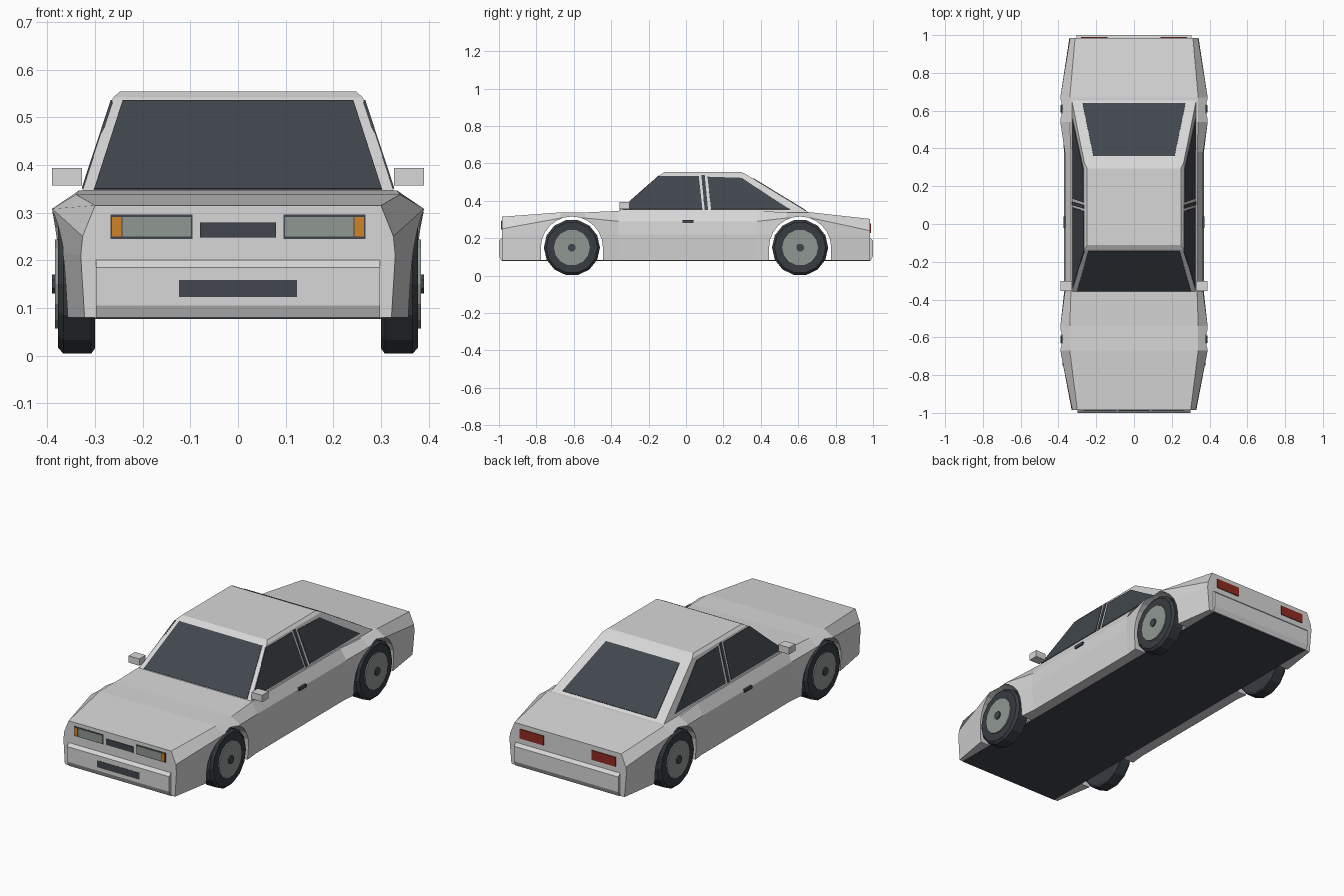
import bpy
import bmesh
import math
from mathutils import Vector

cube = bpy.data.objects.get("Cube")
if cube:
    bpy.data.objects.remove(cube, do_unlink=True)


def material(name, r, g, b):
    m = bpy.data.materials.new(name)
    m.use_nodes = True
    m.diffuse_color = (r, g, b, 1)
    m.node_tree.nodes["Principled BSDF"].inputs["Base Color"].default_value = (r, g, b, 1)
    return m


PAINT = material("light_grey_paint", 0.68, 0.68, 0.68)
DARK = material("dark_slate", 0.052, 0.062, 0.075)
RUBBER = material("tyre_rubber", 0.038, 0.045, 0.052)
SILVER = material("silver_grey", 0.28, 0.31, 0.29)
ORANGE = material("indicator_orange", 0.62, 0.23, 0.02)
RED = material("tail_light_red", 0.27, 0.025, 0.015)


def loft(name, rings, mat):
    """Skin closed rings of equal length and cap both ends."""
    bm = bmesh.new()
    loops = [[bm.verts.new(p) for p in ring] for ring in rings]
    n = len(loops[0])
    for a, b in zip(loops, loops[1:]):
        for i in range(n):
            j = (i + 1) % n
            bm.faces.new((a[i], a[j], b[j], b[i]))
    bm.faces.new(loops[0])
    bm.faces.new(loops[-1])
    bmesh.ops.recalc_face_normals(bm, faces=bm.faces)
    mesh = bpy.data.meshes.new(name)
    bm.to_mesh(mesh)
    bm.free()
    mesh.materials.append(mat)
    ob = bpy.data.objects.new(name, mesh)
    bpy.context.collection.objects.link(ob)
    return ob


def across(name, profile, x0, x1, mat):
    """Extrude a (y, z) profile along x."""
    return loft(name, [[(x, y, z) for y, z in profile] for x in (x0, x1)], mat)


def box(name, xs, ys, zs, mat):
    y0, y1 = ys
    z0, z1 = zs
    return across(name, [(y0, z0), (y1, z0), (y1, z1), (y0, z1)], xs[0], xs[1], mat)


def plate(name, pts, mat):
    """Thin plate straddling the surface its corners lie on."""
    p = [Vector(q) for q in pts]
    n = (p[1] - p[0]).cross(p[2] - p[0]).normalized() * 0.003
    return loft(name, [[q - n for q in p], [q + n for q in p]], mat)


def mirrored(pts, s):
    return [(s * x, y, z) for x, y, z in pts]


SIDES = ((1, "left"), (-1, "right"))
WHEEL_Y = 0.61
AXLE_Z = 0.15

# Body shell: half sections (y, then x/z from sill to shoulder)
nose = ((0.322, 0.08), (0.33, 0.21), (0.326, 0.25), (0.3, 0.315))
tail = ((0.33, 0.08), (0.342, 0.21), (0.338, 0.24), (0.312, 0.303))
arch = ((0.375, 0.08), (0.383, 0.22), (0.39, 0.308), (0.34, 0.338))
door = ((0.358, 0.08), (0.37, 0.22), (0.366, 0.29), (0.334, 0.346))
stations = [(-0.985, nose), (-0.67, arch), (-0.54, arch), (-0.36, door),
            (0.38, door), (0.54, arch), (0.67, arch), (0.985, tail)]
rings = []
for y, half in stations:
    ring = [(x, y, z) for x, z in half]
    rings.append(ring + mirrored(ring[::-1], -1))
body = loft("body_shell", rings, PAINT)

# Wheel arches cut through the shell
for end, yc in (("front", -WHEEL_Y), ("rear", WHEEL_Y)):
    r = 0.166
    profile = [(yc + r, 0.0)]
    for i in range(13):
        a = math.pi * i / 12
        profile.append((yc + r * math.cos(a), AXLE_Z + r * math.sin(a)))
    profile.append((yc - r, 0.0))
    cutter = across(end + "_arch_cutter", profile, -0.6, 0.6, PAINT)
    cutter.hide_render = True
    mod = body.modifiers.new("arch", "BOOLEAN")
    mod.operation = "DIFFERENCE"
    mod.solver = "EXACT"
    mod.object = cutter
    bpy.context.view_layer.objects.active = body
    bpy.ops.object.modifier_apply(modifier=mod.name)
    bpy.data.objects.remove(cutter, do_unlink=True)

# Floor
box("floor", (-0.3, 0.3), (-0.984, 0.984), (0.077, 0.084), DARK)

# Bumpers
bumper = [(0.96, 0.08), (0.988, 0.08), (1.0, 0.105), (1.0, 0.185), (0.985, 0.2), (0.96, 0.2)]
across("front_bumper", [(-y, z) for y, z in bumper], -0.298, 0.298, PAINT)
across("rear_bumper", bumper, -0.305, 0.305, PAINT)


# Cabin: the sides lean inward on one plane
def lean(z):
    return 0.327 - (z - 0.345) * 0.33


def level(z, front, rear, x):
    return [(-x, front, z), (x, front, z), (x, rear, z), (-x, rear, z)]


BASE, EAVE = 0.338, 0.541
loft("cabin", [level(BASE, -0.366, 0.655, lean(BASE)),
               level(EAVE, -0.135, 0.322, lean(EAVE)),
               level(0.554, -0.112, 0.295, 0.248)], PAINT)


def slope(z, front, rear):
    """Position in y along a sloping screen between base and eave."""
    return front + (rear - front) * (z - BASE) / (EAVE - BASE)


# Windscreen and rear window
for name, base_y, eave_y, low, high in (
        ("windscreen", -0.366, -0.135, (0.302, 0.348), (0.242, 0.534)),
        ("rear_window", 0.655, 0.322, (0.273, 0.347), (0.215, 0.518))):
    ya, yb = slope(low[1], base_y, eave_y), slope(high[1], base_y, eave_y)
    plate(name, [(-low[0], ya, low[1]), (low[0], ya, low[1]),
                 (high[0], yb, high[1]), (-high[0], yb, high[1])], DARK)

# Side windows, pillar gap, door handles and mirrors
side_glass = {
    "front_door_glass": [(-0.34, 0.354), (0.088, 0.354), (0.068, 0.532), (-0.15, 0.532)],
    "pillar_gap": [(0.1, 0.35), (0.118, 0.35), (0.1, 0.536), (0.082, 0.536)],
    "rear_side_glass": [(0.134, 0.354), (0.555, 0.354), (0.44, 0.428), (0.298, 0.522), (0.115, 0.528)],
}
for s, side in SIDES:
    for name, outline in side_glass.items():
        plate(side + "_" + name, [(s * lean(z), y, z) for y, z in outline], DARK)
    box(side + "_door_handle", (s * 0.36, s * 0.374), (-0.02, 0.04), (0.282, 0.297), DARK)
    box(side + "_mirror", (s * 0.327, s * 0.39), (-0.355, -0.303), (0.357, 0.393), PAINT)


# Wheels: rings of a turned profile (x, radius)
def turned(name, profile, y, s, mat, n=14):
    rings = []
    for x, r in profile:
        ang = [2 * math.pi * (i + 0.5) / n for i in range(n)]
        rings.append([(s * x, y + r * math.sin(a), AXLE_Z + r * math.cos(a)) for a in ang])
    return loft(name, rings, mat)


for s, side in SIDES:
    for end, y in (("front", -WHEEL_Y), ("rear", WHEEL_Y)):
        tag = end + "_" + side
        turned(tag + "_tyre", [(0.3, 0.138), (0.308, 0.15), (0.366, 0.15), (0.378, 0.137)], y, s, RUBBER)
        turned(tag + "_rim", [(0.36, 0.096), (0.384, 0.096)], y, s, SILVER)
        turned(tag + "_hub_cap", [(0.38, 0.022), (0.39, 0.022)], y, s, DARK, 8)


# Lamps, grille and number plate
def face_plate(name, x0, x1, z0, z1, y, mat, depth=0.004):
    box(name, (x0, x1), (y - depth, y + depth), (z0, z1), mat)


for s, side in SIDES:
    face_plate(side + "_headlamp_surround", s * 0.095, s * 0.268, 0.245, 0.296, -0.985, DARK, 0.002)
    face_plate(side + "_headlamp", s * 0.099, s * 0.242, 0.25, 0.291, -0.985, SILVER)
    face_plate(side + "_indicator", s * 0.245, s * 0.264, 0.25, 0.291, -0.985, ORANGE)
    face_plate(side + "_tail_lamp", s * 0.14, s * 0.28, 0.228, 0.278, 0.985, RED)
face_plate("grille", -0.08, 0.08, 0.248, 0.279, -0.985, DARK)
face_plate("front_number_plate", -0.124, 0.124, 0.123, 0.159, -0.998, DARK, 0.003)
